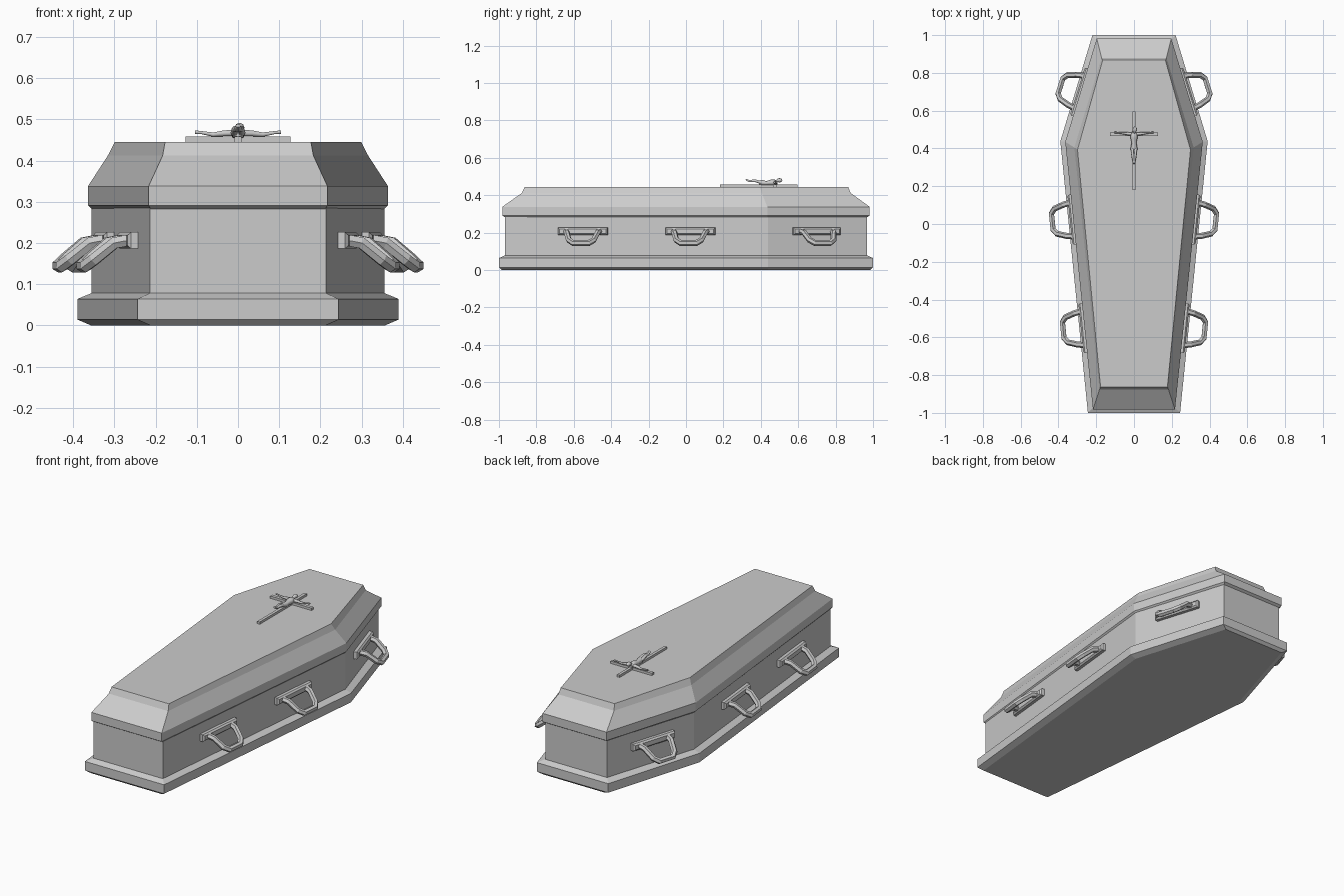
import bpy, bmesh
from mathutils import Vector, Matrix

if "Cube" in bpy.data.objects:
    bpy.data.objects.remove(bpy.data.objects["Cube"])


def finish(bm, name):
    bmesh.ops.recalc_face_normals(bm, faces=bm.faces)
    me = bpy.data.meshes.new(name)
    bm.to_mesh(me)
    bm.free()
    ob = bpy.data.objects.new(name, me)
    bpy.context.collection.objects.link(ob)
    return ob


def hex_loft(name, levels):
    """Stack of six-sided outlines: z, foot/shoulder/head half widths, foot/shoulder/head y."""
    bm = bmesh.new()
    rings = []
    for z, xf, xs, xh, yf, ys, yh in levels:
        pts = [(xf, yf), (xs, ys), (xh, yh), (-xh, yh), (-xs, ys), (-xf, yf)]
        rings.append([bm.verts.new((x, y, z)) for x, y in pts])
    for a, b in zip(rings, rings[1:]):
        for i in range(6):
            j = (i + 1) % 6
            bm.faces.new((a[i], a[j], b[j], b[i]))
    bm.faces.new(rings[0])
    bm.faces.new(rings[-1])
    return finish(bm, name)


def box(name, size, matrix, bevel=0):
    bm = bmesh.new()
    bmesh.ops.create_cube(bm, size=1)
    bmesh.ops.scale(bm, vec=size, verts=bm.verts)
    if bevel:
        # chamfer only the outward-facing rim
        edges = [e for e in bm.edges if all(v.co.x > 0 for v in e.verts)]
        bmesh.ops.bevel(bm, geom=edges, offset=bevel, segments=1, affect='EDGES')
    bmesh.ops.transform(bm, matrix=matrix, verts=bm.verts)
    return finish(bm, name)


def tube(name, pts, radii, res=1, smooth=False):
    cu = bpy.data.curves.new(name, 'CURVE')
    cu.dimensions = '3D'
    cu.bevel_depth = 1
    cu.bevel_resolution = res
    cu.use_fill_caps = True
    sp = cu.splines.new('POLY')
    sp.points.add(len(pts) - 1)
    for p, co, r in zip(sp.points, pts, radii):
        p.co = (*co, 1)
        p.radius = r
    sp.use_smooth = smooth
    ob = bpy.data.objects.new(name, cu)
    bpy.context.collection.objects.link(ob)
    bpy.ops.object.select_all(action='DESELECT')
    ob.select_set(True)
    bpy.context.view_layer.objects.active = ob
    bpy.ops.object.convert(target='MESH')
    return ob


# Coffin shell
hex_loft("base_plinth", [
    (0.0, 0.213, 0.357, 0.192, -0.985, 0.438, 0.985),
    (0.014, 0.244, 0.39, 0.22, -1, 0.438, 1),
    (0.064, 0.244, 0.39, 0.22, -1, 0.438, 1),
    (0.078, 0.214, 0.356, 0.192, -0.968, 0.438, 0.968)])
hex_loft("coffin_body", [
    (0.07, 0.214, 0.356, 0.19, -0.968, 0.438, 0.968),
    (0.285, 0.214, 0.356, 0.19, -0.968, 0.438, 0.968)])
hex_loft("lid", [
    (0.281, 0.211, 0.354, 0.188, -0.966, 0.438, 0.966),
    (0.291, 0.217, 0.364, 0.197, -0.982, 0.435, 0.982),
    (0.338, 0.217, 0.364, 0.197, -0.982, 0.435, 0.982),
    (0.412, 0.183, 0.316, 0.172, -0.877, 0.405, 0.88),
    (0.445, 0.177, 0.299, 0.166, -0.862, 0.393, 0.867)])

# Six carrying handles, set square to the body sides
foot, shoulder, head = Vector((0.214, -0.968)), Vector((0.356, 0.438)), Vector((0.19, 0.968))
half = [(0.015, 0.09, 0.207), (0.052, 0.083, 0.2), (0.1, 0.067, 0.16), (0.119, 0.042, 0.144)]
path = [(o, -a, z) for o, a, z in half] + half[::-1]
for label, y, a, b in (("foot", -0.55, foot, shoulder), ("middle", 0.025, foot, shoulder),
                       ("head", 0.695, shoulder, head)):
    p = a.lerp(b, (y - a.y) / (b.y - a.y))
    along = (b - a).normalized()
    out = Vector((along.y, -along.x))
    m = Matrix(((out.x, along.x, 0, p.x), (out.y, along.y, 0, p.y), (0, 0, 1, 0), (0, 0, 0, 1)))
    for side, s in (("right", 1), ("left", -1)):
        ms = Matrix.Diagonal((s, 1, 1, 1)) @ m
        box(f"{label}_{side}_handle_plate", (0.03, 0.265, 0.04),
            ms @ Matrix.Translation((0.01, 0, 0.206)), 0.008)
        tube(f"{label}_{side}_handle_grip", [ms @ Vector(q) for q in path], [0.016] * len(path))

# Cross on the lid
box("cross_upright", (0.016, 0.415, 0.014), Matrix.Translation((0, 0.388, 0.451)))
box("cross_bar", (0.256, 0.018, 0.014), Matrix.Translation((0, 0.475, 0.451)))

# Small carved figure lying on the cross
torso = tube("figure_torso", [(0, 0.489, 0.466), (0, 0.475, 0.467), (0, 0.455, 0.467),
                              (0, 0.43, 0.464), (0, 0.405, 0.467), (0, 0.392, 0.468)],
             [0.008, 0.016, 0.016, 0.011, 0.015, 0.01], 2, True)
torso.scale = (1.15, 1, 1)
tube("figure_head", [(0.0, 0.48, 0.472), (0.002, 0.488, 0.477), (0.004, 0.497, 0.48),
                     (0.005, 0.508, 0.479), (0.005, 0.514, 0.477)],
     [0.006, 0.008, 0.012, 0.01, 0.004], 2, True)
for side, s in (("right", 1), ("left", -1)):
    tube(f"figure_{side}_arm", [(s * 0.012, 0.476, 0.467), (s * 0.035, 0.478, 0.466),
                                (s * 0.06, 0.481, 0.463), (s * 0.09, 0.484, 0.468),
                                (s * 0.104, 0.485, 0.469)],
         [0.009, 0.008, 0.006, 0.004, 0.005], 1, True)
    tube(f"figure_{side}_leg", [(s * 0.008, 0.405, 0.467), (s * 0.008, 0.375, 0.476),
                                (s * 0.006, 0.362, 0.477), (s * 0.004, 0.34, 0.475),
                                (s * 0.003, 0.328, 0.48), (s * 0.002, 0.32, 0.484)],
         [0.01, 0.008, 0.008, 0.006, 0.006, 0.004], 1, True)
